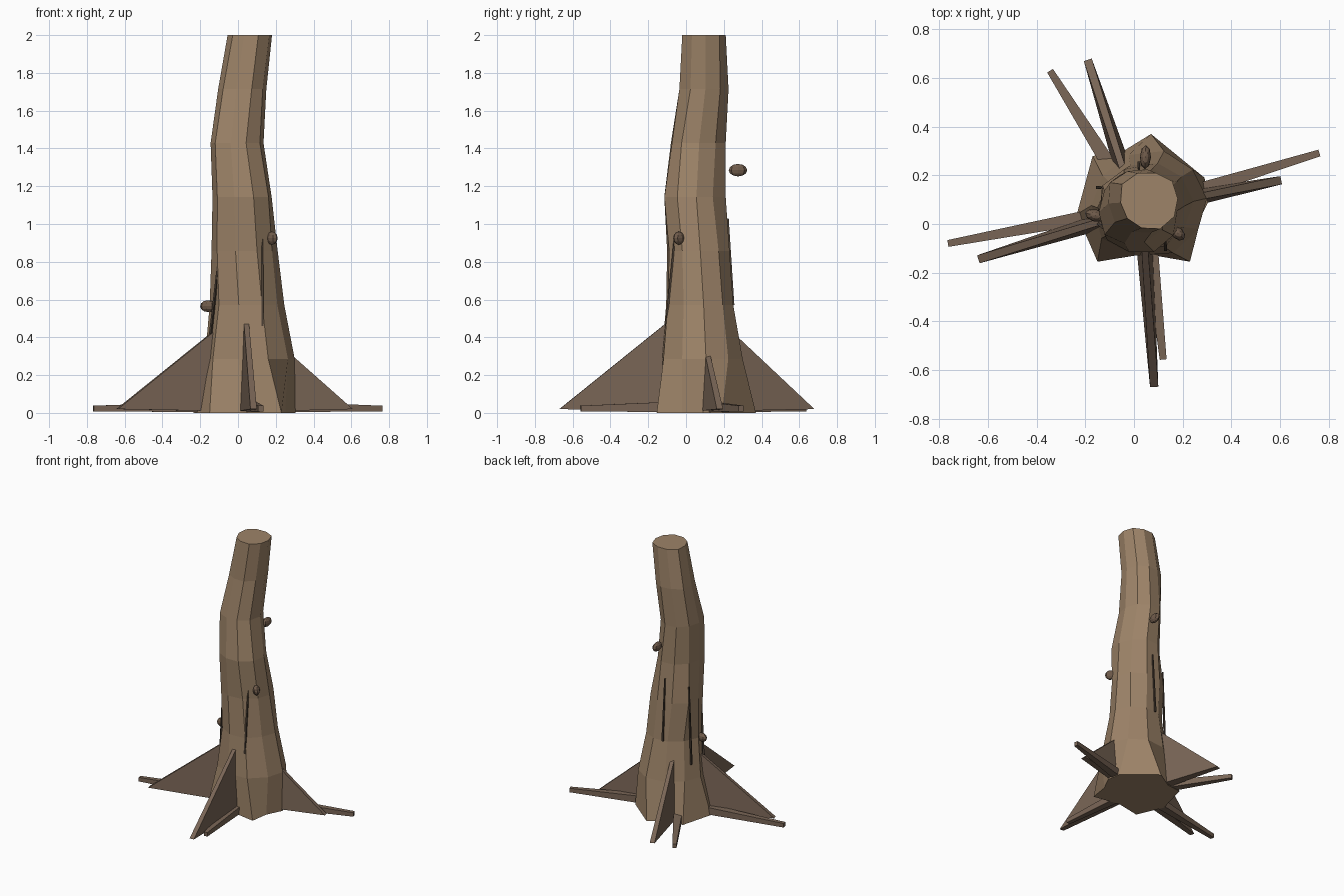
import bpy, math, random
from mathutils import Vector

if "Cube" in bpy.data.objects:
    bpy.data.objects.remove(bpy.data.objects["Cube"])

random.seed(4)

def material(name, rgb):
    m = bpy.data.materials.new(name)
    m.diffuse_color = (*rgb, 1)
    m.use_nodes = True
    m.node_tree.nodes["Principled BSDF"].inputs["Base Color"].default_value = m.diffuse_color
    return m

BARK = material("bark", (0.34, 0.23, 0.14))
ROOT = material("root_wood", (0.19, 0.13, 0.092))
KNOT = material("knot_wood", (0.16, 0.105, 0.07))
DARK = material("bark_groove", (0.07, 0.05, 0.035))

def make(name, verts, faces, mat):
    me = bpy.data.meshes.new(name)
    me.from_pydata(verts, [], faces)
    me.materials.append(mat)
    ob = bpy.data.objects.new(name, me)
    bpy.context.collection.objects.link(ob)
    return ob

def loft(name, rings, mat):
    n = len(rings[0])
    verts = [p for r in rings for p in r]
    faces = [(i*n + j, i*n + (j+1) % n, (i+1)*n + (j+1) % n, (i+1)*n + j)
             for i in range(len(rings)-1) for j in range(n)]
    faces += [tuple(reversed(range(n))), tuple(range(len(verts)-n, len(verts)))]
    return make(name, verts, faces, mat)

# Trunk: irregular ten-sided rings fitted to (x min, x max, y min, y max)
base = [(0.305, 0.09), (0.29, 0.19), (0.07, 0.37), (-0.06, 0.29), (-0.17, 0.28),
        (-0.235, 0.04), (-0.15, -0.155), (0.03, -0.12), (0.23, -0.155), (0.25, -0.02)]
extents = [(-0.175, 0.30, -0.13, 0.30), (-0.15, 0.245, -0.105, 0.25),
           (-0.14, 0.21, -0.10, 0.23), (-0.135, 0.178, -0.115, 0.21),
           (-0.145, 0.135, -0.08, 0.21), (-0.105, 0.15, -0.035, 0.225),
           (-0.055, 0.18, -0.02, 0.21)]
rings = [[(x, y, 0) for x, y in base]]
for i, (x0, x1, y0, y1) in enumerate(extents):
    pts = []
    for j in range(10):
        a = math.radians(36*j + 4)
        r = 1 + random.uniform(-0.07, 0.07)
        pts.append((r*math.cos(a), r*math.sin(a)))
    xs, ys = [p[0] for p in pts], [p[1] for p in pts]
    fit = lambda v, vs, lo, hi: lo + (v - min(vs)) / (max(vs) - min(vs)) * (hi - lo)
    rings.append([(fit(x, xs, x0, x1), fit(y, ys, y0, y1), 2*(i+1)/7) for x, y in pts])
loft("trunk", rings, BARK)

# Buttress fins: wedges from the trunk down to a thin tip
def fin(name, start, tip, height):
    s, t = Vector((*start, 0)), Vector((*tip, 0))
    d = (t - s).normalized()
    side = Vector((-d.y, d.x, 0))
    up = Vector((0, 0, 1))
    inner = s - d*0.06
    slope_top = height * 1.06
    rs = []
    for k in (-1, 1):
        rs.append([inner + side*k*0.035 + up*0.01, t + side*k*0.017 + up*0.02,
                   inner + side*k*0.013 + up*slope_top])
    loft(name, rs, ROOT)

# Surface roots: low tapered square bars
def bar(name, a, b, wa, ha, wb, hb, mat):
    a, b = Vector(a), Vector(b)
    d = (b - a).normalized()
    side = d.cross(Vector((0, 0, 1))).normalized()
    up = side.cross(d)
    corner = [(-1, -1), (1, -1), (1, 1), (-1, 1)]
    loft(name, [[p + side*w*i + up*h*j for i, j in corner]
                for p, w, h in ((a, wa, ha), (b, wb, hb))], mat)

fins = [("right", (0.28, 0.115), (0.605, 0.18), 0.34),
        ("back", (-0.06, 0.27), (-0.19, 0.675), 0.43),
        ("left", (-0.17, 0.0), (-0.64, -0.145), 0.42),
        ("front", (0.045, -0.11), (0.083, -0.67), 0.49)]
roots = [("right", (0.20, 0.12), (0.762, 0.292)), ("back", (-0.10, 0.24), (-0.345, 0.63)),
         ("left", (-0.13, 0.04), (-0.765, -0.08)), ("front", (0.065, -0.05), (0.12, -0.557))]
for n, s, t, h in fins:
    fin(n + "_buttress", s, t, h)
for n, s, t in roots:
    bar(n + "_root", (*s, 0.032), (*t, 0.023), 0.03, 0.028, 0.014, 0.015, ROOT)

# Knots: small faceted ellipsoids pointing outward
for i, (loc, ang, scale) in enumerate([((-0.16, 0.035, 0.565), 165, (0.042, 0.025, 0.031)),
                                       ((0.18, -0.038, 0.925), -45, (0.036, 0.024, 0.035)),
                                       ((0.047, 0.275, 1.285), 88, (0.049, 0.023, 0.033))]):
    bpy.ops.mesh.primitive_uv_sphere_add(segments=8, ring_count=6, radius=1, location=loc,
                                         rotation=(0, 0, math.radians(ang)))
    k = bpy.context.object
    k.name = f"knot_{i+1}"
    k.scale = scale
    k.data.materials.append(KNOT)

# Bark grooves: thin dark strips on the trunk
for i, (a, b) in enumerate([((0.13, -0.105, 0.46), (0.128, -0.055, 0.98)),
                            ((-0.15, 0.15, 0.40), (-0.13, 0.15, 0.98)),
                            ((0.02, 0.25, 0.57), (0.02, 0.222, 1.03)),
                            ((-0.145, 0.0, 0.42), (-0.075, -0.06, 1.05))]):
    bar(f"bark_strip_{i+1}", a, b, 0.006, 0.006, 0.004, 0.004, DARK)
